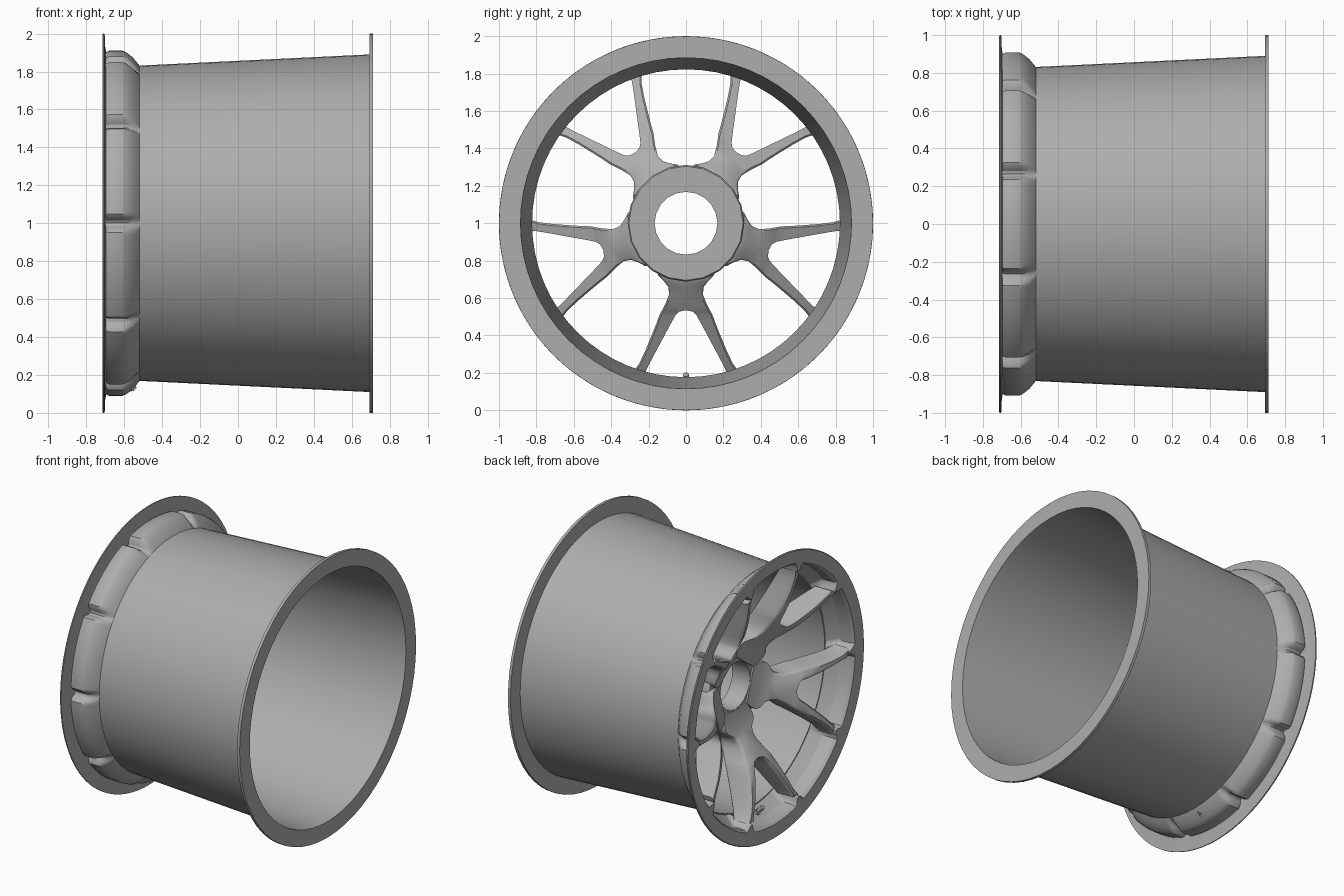
import bpy, bmesh, math

if "Cube" in bpy.data.objects:
    bpy.data.objects.remove(bpy.data.objects["Cube"])

GROOVES = 10          # one groove in the rim behind every spoke arm

# Dark grey metal for all parts
metal = bpy.data.materials.new("grey_metal")
metal.diffuse_color = (0.42, 0.42, 0.42, 1)
metal.use_nodes = True
metal.node_tree.nodes["Principled BSDF"].inputs["Base Color"].default_value = metal.diffuse_color


def smooth(ob, angle):
    ob.data.materials.append(metal)
    bpy.ops.object.select_all(action='DESELECT')
    ob.select_set(True)
    bpy.context.view_layer.objects.active = ob
    bpy.ops.object.shade_smooth_by_angle(angle=math.radians(angle))


def finish(bm, name, angle=30):
    bmesh.ops.remove_doubles(bm, verts=bm.verts, dist=1e-5)
    bmesh.ops.recalc_face_normals(bm, faces=bm.faces)
    me = bpy.data.meshes.new(name)
    bm.to_mesh(me)
    bm.free()
    ob = bpy.data.objects.new(name, me)
    bpy.context.collection.objects.link(ob)
    smooth(ob, angle)


def lathe(name, profile, segs, angle=30):
    """Spin a closed (x, r) profile round the wheel axis; profile may depend on the angle."""
    bm = bmesh.new()
    rings = []
    for i in range(segs):
        t = 2 * math.pi * i / segs
        rings.append([bm.verts.new((x, r * math.sin(t), 1 + r * math.cos(t)))
                      for x, r in profile(t)])
    n = len(rings[0])
    for i in range(segs):
        a, b = rings[i], rings[(i + 1) % segs]
        for j in range(n):
            k = (j + 1) % n
            bm.faces.new((a[j], a[k], b[k], b[j]))
    finish(bm, name, angle)


def interp(table, v):
    for (a, fa), (b, fb) in zip(table, table[1:]):
        if v <= b:
            f = max(0, (v - a) / (b - a))
            return fa + (fb - fa) * f
    return table[-1][1]


# Front rim: thin lip plus ten raised pockets parted by grooves
def front_profile(t):
    step = 2 * math.pi / GROOVES
    d = abs((t % step) - step / 2) * 0.88
    s = min(1, max(0, (d - 0.006) / 0.036))
    b = s * s * (3 - 2 * s)
    R = 0.855 + 0.055 * b
    m = 0.832 + (R - 0.832) * 0.55
    return [(-0.715, 0.995), (-0.71, 1.0), (-0.703, 1.0), (-0.70, 0.93),
            (-0.695, R - 0.008), (-0.68, R), (-0.61, R), (-0.59, R - 0.008 * b),
            (-0.555, m), (-0.52, 0.832),
            (-0.515, 0.824), (-0.56, m - 0.016), (-0.60, R - 0.022),
            (-0.69, R - 0.018), (-0.708, R - 0.005)]


lathe("front_rim", front_profile, 360)

# Tapered barrel with the rear lip
barrel = [(-0.525, 0.831), (0.693, 0.89), (0.693, 1.0), (0.713, 1.0), (0.713, 0.885), (-0.525, 0.823)]
lathe("barrel", lambda t: barrel, 64)

# Hub with centre bore, its front covered by the spoke roots
hub = [(-0.39, 0.168), (-0.385, 0.19), (-0.39, 0.25), (-0.39, 0.30), (-0.375, 0.31),
       (-0.26, 0.312), (-0.25, 0.305), (-0.25, 0.168)]
lathe("hub", lambda t: hub, 20)

# Y spokes: (distance along spoke, inner edge, outer edge) for one arm
ARM = [(0.17, 0, 0.123), (0.21, 0, 0.148), (0.25, 0, 0.16), (0.28, 0, 0.148), (0.31, 0, 0.118),
       (0.34, 0, 0.095), (0.38, 0, 0.09),
       (0.43, 0, 0.11), (0.465, 0, 0.128), (0.472, 0.035, 0.132), (0.49, 0.055, 0.142),
       (0.54, 0.083, 0.16), (0.60, 0.115, 0.184), (0.68, 0.158, 0.217),
       (0.75, 0.195, 0.25), (0.78, 0.21, 0.272), (0.80, 0.218, 0.29)]
FRONT = [(0.17, -0.395), (0.25, -0.415), (0.31, -0.445), (0.40, -0.525), (0.48, -0.58),
         (0.58, -0.63), (0.70, -0.67), (0.82, -0.695), (0.88, -0.703)]
BACK = [(0.25, -0.27), (0.31, -0.285), (0.50, -0.40), (0.70, -0.50), (0.80, -0.55), (0.85, -0.58)]


def section(v, ui, uo):
    """Cross-section of an arm as (u, x) points, with rounded front edges."""
    f = interp(FRONT, math.hypot(v, (ui + uo) / 2))
    k = interp(BACK, math.hypot(v, (ui + uo) / 2))
    c = 0.014 if ui > 0 else 0
    e = 1 if v > 0.29 else 0.1          # roots of neighbouring spokes meet flush
    return [(ui, k), (ui, f + 2 * c), (ui + c * 0.35, f + c * 0.6), (ui + c, f),
            (uo - 0.014 * e, f), (uo - 0.005 * e, f + 0.009 * e), (uo, f + 0.028 * e),
            (uo, k - 0.01), (uo - 0.01, k)]


def spoke(a):
    bm = bmesh.new()
    for side in (1, -1):
        rows = []
        for v, ui, uo in ARM:
            rows.append([(bm.verts.new((x, v * math.sin(a) + side * u * math.cos(a),
                                        1 + v * math.cos(a) - side * u * math.sin(a))), u)
                         for u, x in section(v, ui, uo)])
        for p, q in zip(rows, rows[1:]):
            for j in range(len(p)):
                k = (j + 1) % len(p)
                quad = (p[j], p[k], q[k], q[j])
                if any(u > 0 for _, u in quad):      # no wall on the centre line
                    bm.faces.new([w for w, _ in quad])
        for end in (rows[0], rows[-1]):
            bm.faces.new([w for w, _ in end])
    bmesh.ops.dissolve_degenerate(bm, dist=1e-5, edges=bm.edges)
    finish(bm, "spoke", 40)


for i in range(5):
    spoke(math.radians(36 + 72 * i))

# Valve stem, cap and seat through the pocket slope at the bottom
for name, rad, length, x, r in (("valve_stem", 0.012, 0.09, -0.575, 0.845),
                                ("valve_cap", 0.016, 0.03, -0.60, 0.82),
                                ("valve_seat", 0.02, 0.035, -0.562, 0.862)):
    bpy.ops.mesh.primitive_cylinder_add(vertices=16, radius=rad, depth=length,
                                        location=(x, 0, 1 - r),
                                        rotation=(0, math.radians(135), 0))
    bpy.context.object.name = name
    smooth(bpy.context.object, 30)
